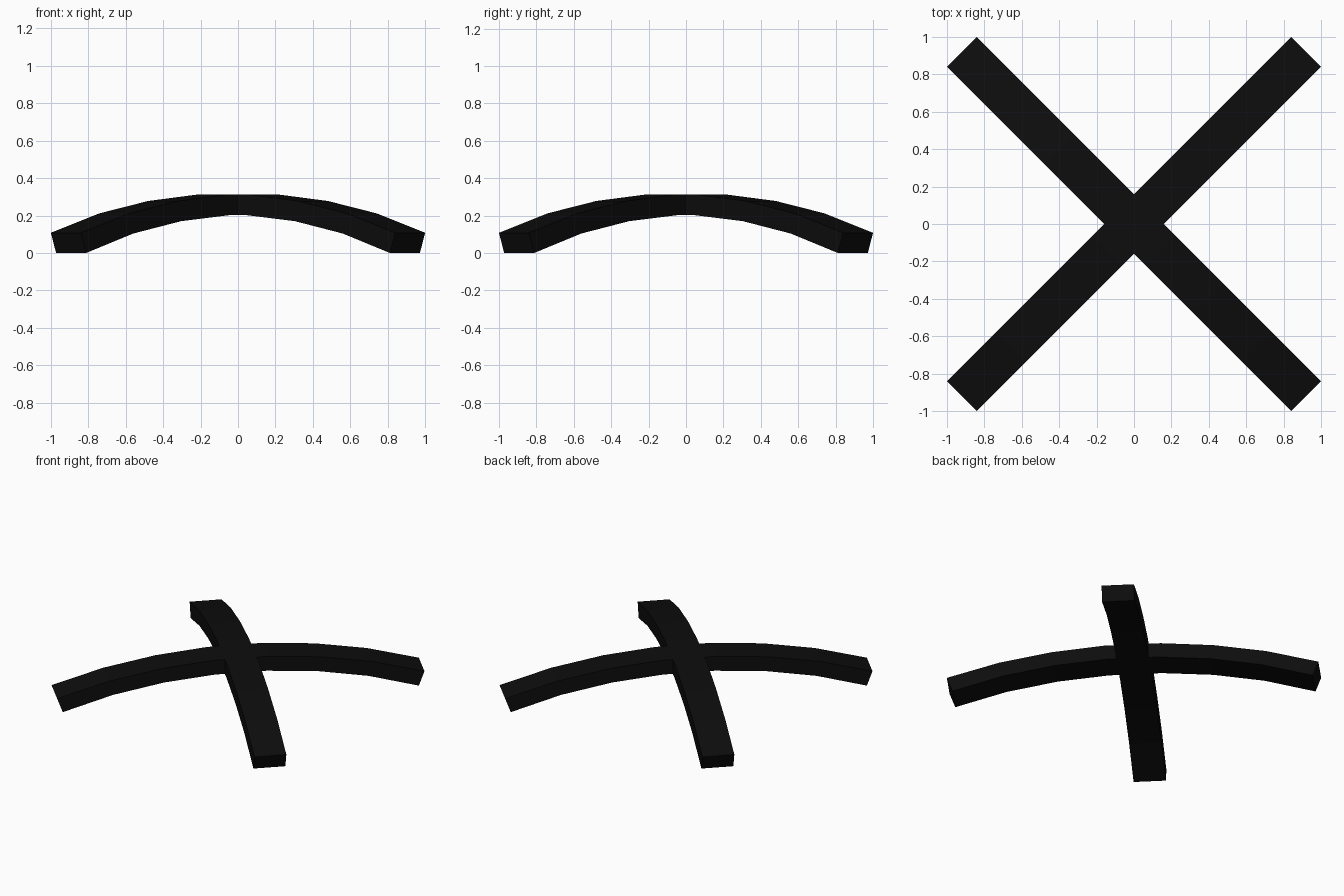
import bpy
import bmesh
import math

cube = bpy.data.objects.get("Cube")
if cube:
    bpy.data.objects.remove(cube, do_unlink=True)

black = bpy.data.materials.new("matte black")
black.use_nodes = True
colour = (0.004, 0.004, 0.004, 1)
black.diffuse_color = colour
bsdf = black.node_tree.nodes["Principled BSDF"]
bsdf.inputs["Base Color"].default_value = colour
bsdf.inputs["Roughness"].default_value = 0.8

R2 = math.sqrt(2)
HALF_WIDTH = 0.08 * R2

# Half profile of the arch: distance from the centre (before the diagonal scale), height
TOP = [(0.14, 0.312), (0.40, 0.278), (0.66, 0.212), (0.92, 0.108)]
BOTTOM = [(0.13, 0.202), (0.385, 0.17), (0.64, 0.104), (0.892, 0.0)]


def mirrored(half):
    return [(-s, z) for s, z in reversed(half)] + half


def arched_bar(name, angle):
    """Sweep a rectangular section along the arch and turn it about z."""
    bm = bmesh.new()
    rings = []
    for (st, zt), (sb, zb) in zip(mirrored(TOP), mirrored(BOTTOM)):
        section = [(st, -1, zt), (st, 1, zt), (sb, 1, zb), (sb, -1, zb)]
        rings.append([bm.verts.new((s * R2, side * HALF_WIDTH, z))
                      for s, side, z in section])
    for a, b in zip(rings, rings[1:]):
        for i in range(4):
            j = (i + 1) % 4
            bm.faces.new((a[i], a[j], b[j], b[i]))
    bm.faces.new(rings[0])
    bm.faces.new(rings[-1])
    bmesh.ops.recalc_face_normals(bm, faces=bm.faces)
    mesh = bpy.data.meshes.new(name)
    bm.to_mesh(mesh)
    bm.free()
    mesh.materials.append(black)
    bar = bpy.data.objects.new(name, mesh)
    bar.rotation_euler.z = angle
    bpy.context.collection.objects.link(bar)


# Two crossing arches along the diagonals
arched_bar("arched_bar_rising", math.radians(45))
arched_bar("arched_bar_falling", math.radians(-45))
